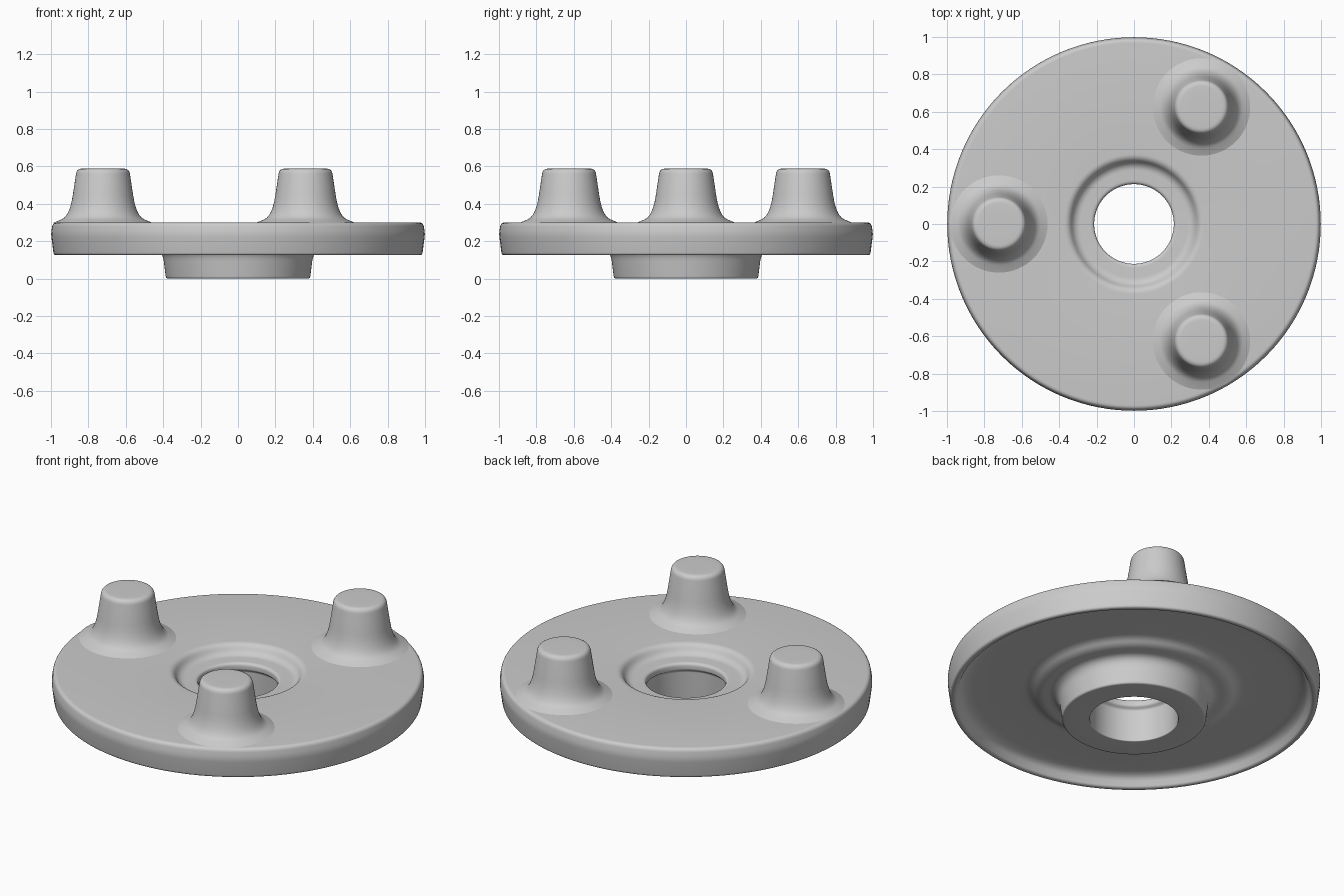
import bpy, bmesh
from math import sin, cos, pi, radians
from mathutils import Vector

if "Cube" in bpy.data.objects:
    bpy.data.objects.remove(bpy.data.objects["Cube"])


def rounded(points, closed, steps=6):
    """Replace each (r, z, size) corner by a curve starting 'size' away from it."""
    out, n = [], len(points)
    for i, (r, z, size) in enumerate(points):
        p = Vector((r, z))
        if size == 0 or (not closed and i in (0, n - 1)):
            out.append(p)
            continue
        a = Vector(points[i - 1][:2]) - p
        b = Vector(points[(i + 1) % n][:2]) - p
        a = p + a.normalized() * min(size, a.length * 0.49)
        b = p + b.normalized() * min(size, b.length * 0.49)
        for k in range(steps + 1):
            t = k / steps
            out.append(a * (1 - t) ** 2 + p * 2 * t * (1 - t) + b * t * t)
    return out


def lathe(name, points, segments, closed, location=(0, 0, 0)):
    """Turn a profile around z. Open profiles get flat caps."""
    prof = rounded(points, closed)
    bm = bmesh.new()
    rings = []
    for s in range(segments):
        a = 2 * pi * s / segments
        rings.append([bm.verts.new((p.x * cos(a), p.x * sin(a), p.y)) for p in prof])
    n = len(prof)
    for s in range(segments):
        u, v = rings[s], rings[(s + 1) % segments]
        for k in range(n if closed else n - 1):
            j = (k + 1) % n
            bm.faces.new((u[k], v[k], v[j], u[j]))
    if not closed:
        bm.faces.new([ring[0] for ring in rings])
        bm.faces.new([ring[-1] for ring in rings])
    bmesh.ops.recalc_face_normals(bm, faces=bm.faces)
    mesh = bpy.data.meshes.new(name)
    bm.to_mesh(mesh)
    bm.free()
    obj = bpy.data.objects.new(name, mesh)
    bpy.context.collection.objects.link(obj)
    obj.location = location
    bpy.ops.object.select_all(action='DESELECT')
    obj.select_set(True)
    bpy.context.view_layer.objects.active = obj
    bpy.ops.object.shade_smooth_by_angle(angle=radians(35))
    return obj


# Dished disc with recessed top centre, hollow underside and hub
lathe("disc_with_hub", [
    (0.213, 0.245, 0.022),   # lip of the bore
    (0.315, 0.245, 0.030),   # recess floor
    (0.350, 0.300, 0.025),   # recess edge
    (0.990, 0.300, 0.022),   # top edge
    (1.000, 0.240, 0.020),
    (0.985, 0.125, 0.015),   # bottom of rim
    (0.955, 0.125, 0.012),
    (0.920, 0.192, 0.065),   # hollow underside
    (0.560, 0.192, 0.035),
    (0.510, 0.155, 0.035),   # step around hub
    (0.405, 0.155, 0.060),
    (0.385, 0.000, 0.012),   # hub foot
    (0.237, 0.000, 0.006),
    (0.233, 0.190, 0.008),   # inside of bore
    (0.213, 0.205, 0.008),
], 128, True)

# Three tapered pegs with flared feet
for i in range(3):
    a = pi + i * 2 * pi / 3
    lathe(f"peg_{i + 1}", [
        (0.200, 0.270, 0),
        (0.265, 0.298, 0),
        (0.178, 0.335, 0.110),
        (0.140, 0.588, 0.028),
        (0.060, 0.588, 0),
    ], 64, False, (0.722 * cos(a), 0.722 * sin(a), 0))
